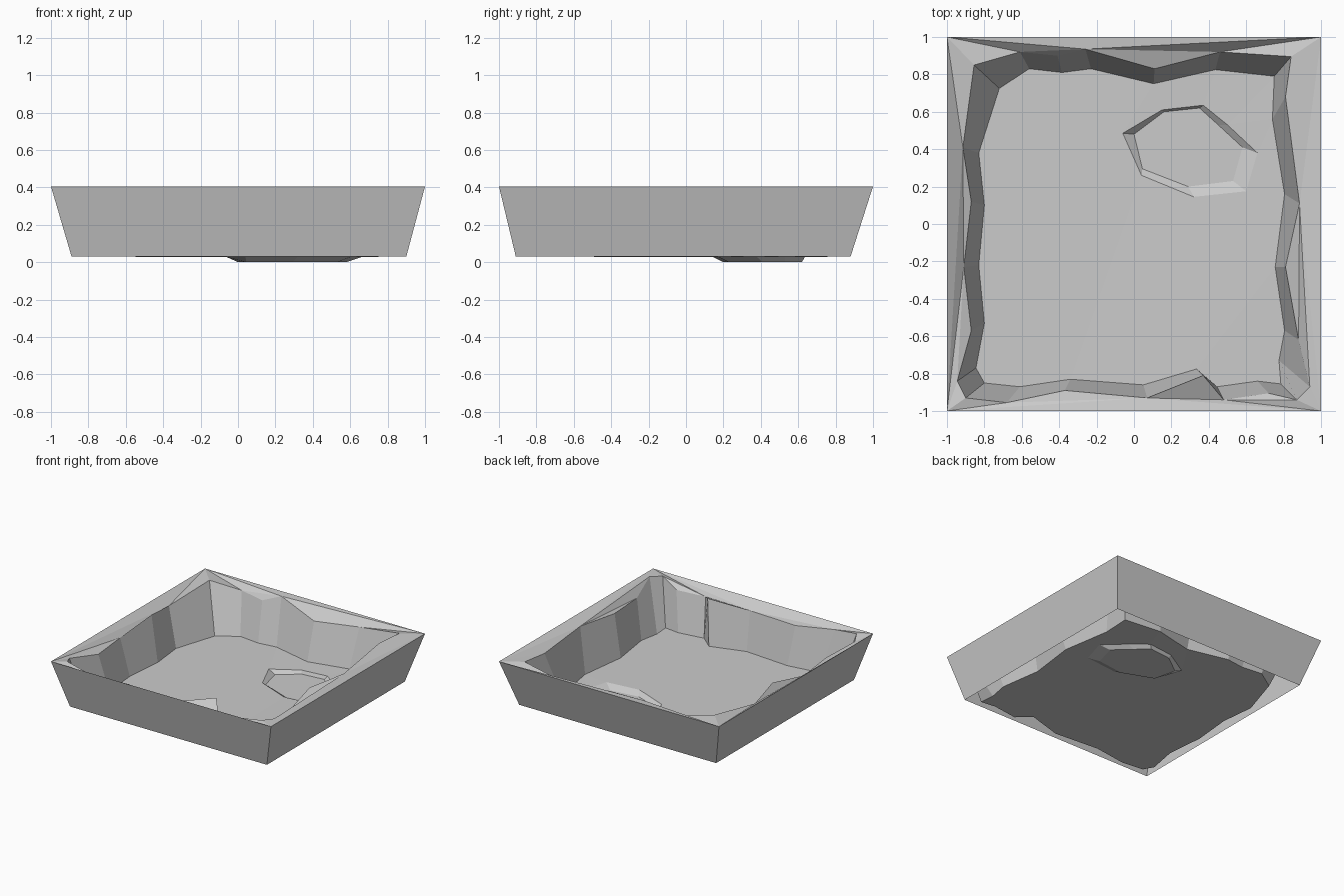
import bpy, bmesh

if "Cube" in bpy.data.objects:
    bpy.data.objects.remove(bpy.data.objects["Cube"])

FLOOR_Z, TOP_Z = 0.03, 0.405

# Pit wall stations: rim x, y, z, then the matching floor x, y
PIT = [
    (-.90, -.93, .405, -.80, -.85), (-.68, -.955, .37, -.61, -.87),
    (-.37, -.89, .345, -.34, -.83), (.07, -.93, .335, .05, -.86),
    (.37, -.81, .40, .335, -.775), (.48, -.94, .335, .445, -.87),
    (.72, -.905, .34, .66, -.84), (.87, -.94, .40, .785, -.855),
    (.94, -.87, .405, .775, -.73), (.88, -.62, .34, .805, -.57),
    (.81, -.23, .38, .755, -.23), (.885, .11, .385, .805, .16),
    (.81, .68, .40, .74, .56), (.84, .895, .405, .75, .79),
    (.46, .92, .345, .435, .825), (.11, .83, .335, .105, .75),
    (-.26, .935, .40, -.23, .83), (-.41, .90, .34, -.385, .81),
    (-.61, .92, .36, -.56, .83), (-.855, .85, .405, -.72, .725),
    (-.915, .41, .347, -.83, .38), (-.87, .12, .395, -.80, .10),
    (-.91, -.23, .33, -.83, -.22), (-.87, -.57, .335, -.80, -.53),
    (-.945, -.84, .385, -.845, -.77),
]
# Hollow stations: lip x, y, then bottom x, y
HOLLOW = [
    (-.06, .485, 0, .48), (.04, .26, .045, .295), (.32, .145, .29, .20),
    (.60, .175, .53, .23), (.66, .38, .58, .41), (.50, .53, .45, .53),
    (.37, .635, .35, .62), (.15, .61, .16, .60),
]


def ring(bm, points):
    verts = [bm.verts.new(p) for p in points]
    edges = [bm.edges.new((verts[i - 1], verts[i])) for i in range(len(verts))]
    return verts, edges


def wall(bm, a, b):
    for i in range(len(a)):
        bm.faces.new((a[i - 1], a[i], b[i], b[i - 1]))


def fill(bm, edges):
    bmesh.ops.triangle_fill(bm, edges=edges, use_beauty=True, normal=(0, 0, 1))


bm = bmesh.new()

# Tapered outer skirt, open underneath
base, _ = ring(bm, [(x, y, FLOOR_Z) for x, y in
                    ((-.89, -.91), (.90, -.91), (.90, .88), (-.89, .88))])
top, top_e = ring(bm, [(x, y, TOP_Z) for x, y in
                       ((-1, -1), (1, -1), (1, 1), (-1, 1))])
wall(bm, base, top)

# Uneven rim and jagged inner walls
rim, rim_e = ring(bm, [p[:3] for p in PIT])
foot, foot_e = ring(bm, [(p[3], p[4], FLOOR_Z) for p in PIT])
fill(bm, top_e + rim_e)
wall(bm, rim, foot)

# Floor with a shallow hollow
lip, lip_e = ring(bm, [(p[0], p[1], FLOOR_Z - .003) for p in HOLLOW])
pan, _ = ring(bm, [(p[2], p[3], 0) for p in HOLLOW])
fill(bm, foot_e + lip_e)
wall(bm, lip, pan)
bm.faces.new(pan)

bmesh.ops.recalc_face_normals(bm, faces=bm.faces)
bm.faces.ensure_lookup_table()
bm.normal_update()
# Make the hollow bottom, and so the whole shell, face outward/up
if bm.faces[-1].normal.z < 0 and max(bm.faces, key=lambda f: f.calc_area()).normal.z < 0:
    bmesh.ops.reverse_faces(bm, faces=bm.faces)

mesh = bpy.data.meshes.new("pit_tray")
bm.to_mesh(mesh)
bm.free()
obj = bpy.data.objects.new("pit_tray", mesh)
bpy.context.collection.objects.link(obj)
